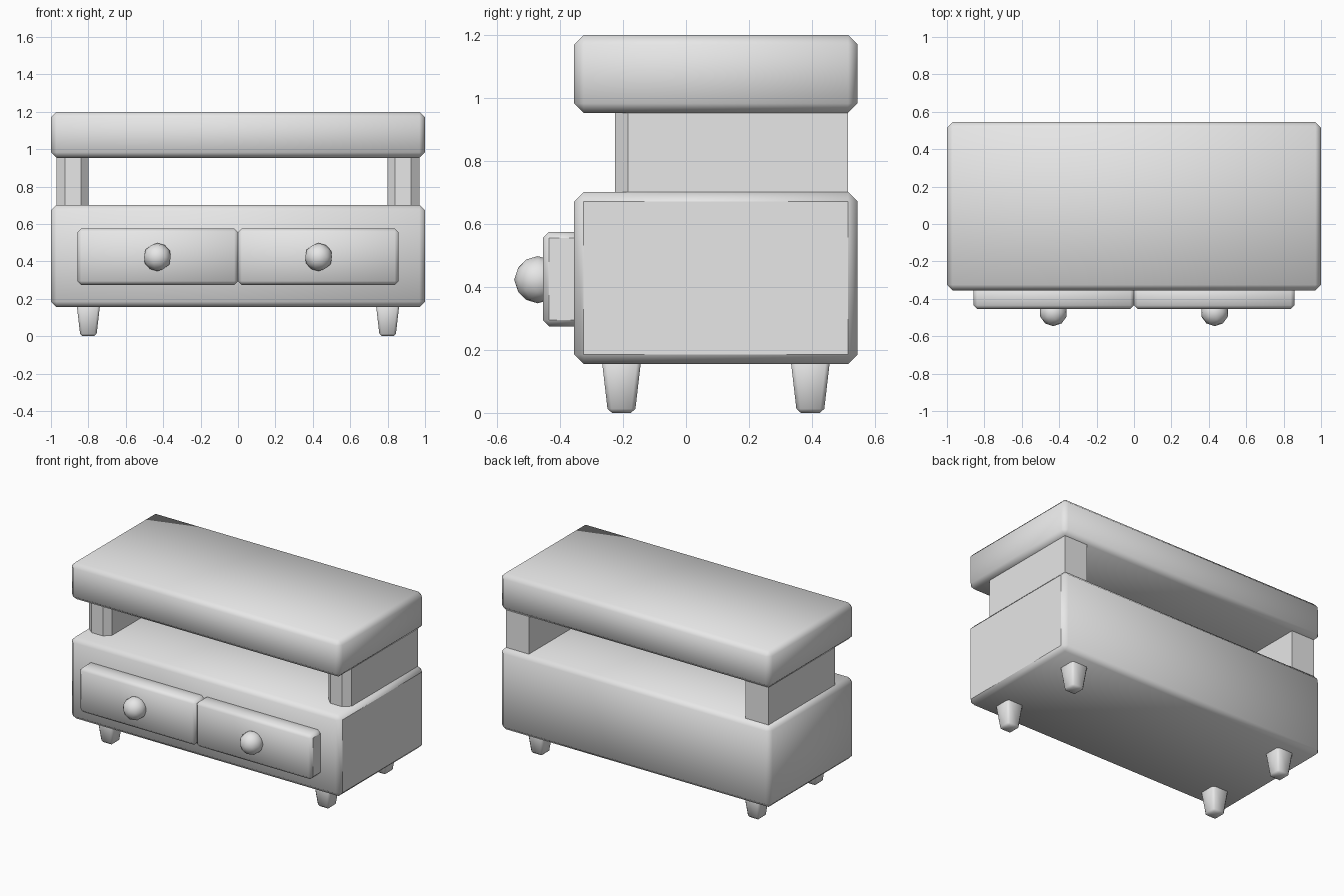
import bpy, bmesh
from mathutils import Matrix, Vector

cube = bpy.data.objects.get("Cube")
if cube:
    bpy.data.objects.remove(cube, do_unlink=True)

grey = bpy.data.materials.new("plain grey")
grey.use_nodes = True
grey.diffuse_color = (0.8, 0.8, 0.8, 1)
grey.node_tree.nodes["Principled BSDF"].inputs["Base Color"].default_value = (0.8, 0.8, 0.8, 1)


def finish(name, bm, smooth=True, flat_end=False):
    """Turn a bmesh into an object, optionally keeping its +x end cap flat."""
    bmesh.ops.recalc_face_normals(bm, faces=bm.faces)
    for f in bm.faces:
        f.smooth = smooth and not (flat_end and f.normal.x > 0.99)
    mesh = bpy.data.meshes.new(name)
    bm.to_mesh(mesh)
    bm.free()
    mesh.materials.append(grey)
    obj = bpy.data.objects.new(name, mesh)
    bpy.context.collection.objects.link(obj)
    return obj


def box(name, low, high, bevel, taper=1.0, flat_end=False):
    """Chamfered box; taper scales the bottom about the box centre."""
    low, high = Vector(low), Vector(high)
    bm = bmesh.new()
    bmesh.ops.create_cube(bm, size=1)
    for v in bm.verts:
        if v.co.z < 0:
            v.co.x *= taper
            v.co.y *= taper
    size = high - low
    bmesh.ops.transform(bm, matrix=Matrix.Translation((low + high) / 2) @ Matrix.Diagonal((*size, 1)),
                        verts=bm.verts)
    bmesh.ops.bevel(bm, geom=bm.edges[:], offset=bevel, segments=1,
                    affect='EDGES', clamp_overlap=True)
    return finish(name, bm, flat_end=flat_end)


# Thick top and main cabinet
box("top_slab", (-1, -0.355, 0.953), (1, 0.545, 1.2), 0.03)
box("cabinet_body", (-1, -0.355, 0.155), (1, 0.545, 0.702), 0.03, flat_end=True)

for side, s in (("left", 1), ("right", -1)):
    # Upright panels with chamfered front corners
    outline = [(0.97, 0.515), (0.80, 0.515), (0.80, -0.185),
               (0.84, -0.225), (0.925, -0.225), (0.97, -0.185)]
    bm = bmesh.new()
    face = bm.faces.new([bm.verts.new((s * x, y, 0.69)) for x, y in outline])
    top = bmesh.ops.extrude_face_region(bm, geom=[face])["geom"]
    bmesh.ops.translate(bm, vec=(0, 0, 0.28),
                        verts=[g for g in top if isinstance(g, bmesh.types.BMVert)])
    finish(side + "_upright", bm, smooth=False)

    # Drawer front and round knob
    x0, x1 = sorted((0, s * 0.858))
    box(side + "_drawer", (x0, -0.455, 0.275), (x1, -0.32, 0.575), 0.02, flat_end=True)
    bm = bmesh.new()
    bmesh.ops.create_icosphere(bm, subdivisions=2, radius=0.075,
                               matrix=Matrix.Translation((s * 0.431, -0.471, 0.423)))
    finish(side + "_knob", bm)

    # Tapered feet
    for end, y in (("front", -0.205), ("back", 0.395)):
        x = s * 0.8
        box(f"{end}_{side}_foot", (x - 0.065, y - 0.065, 0),
            (x + 0.065, y + 0.065, 0.19), 0.013, taper=0.66)
